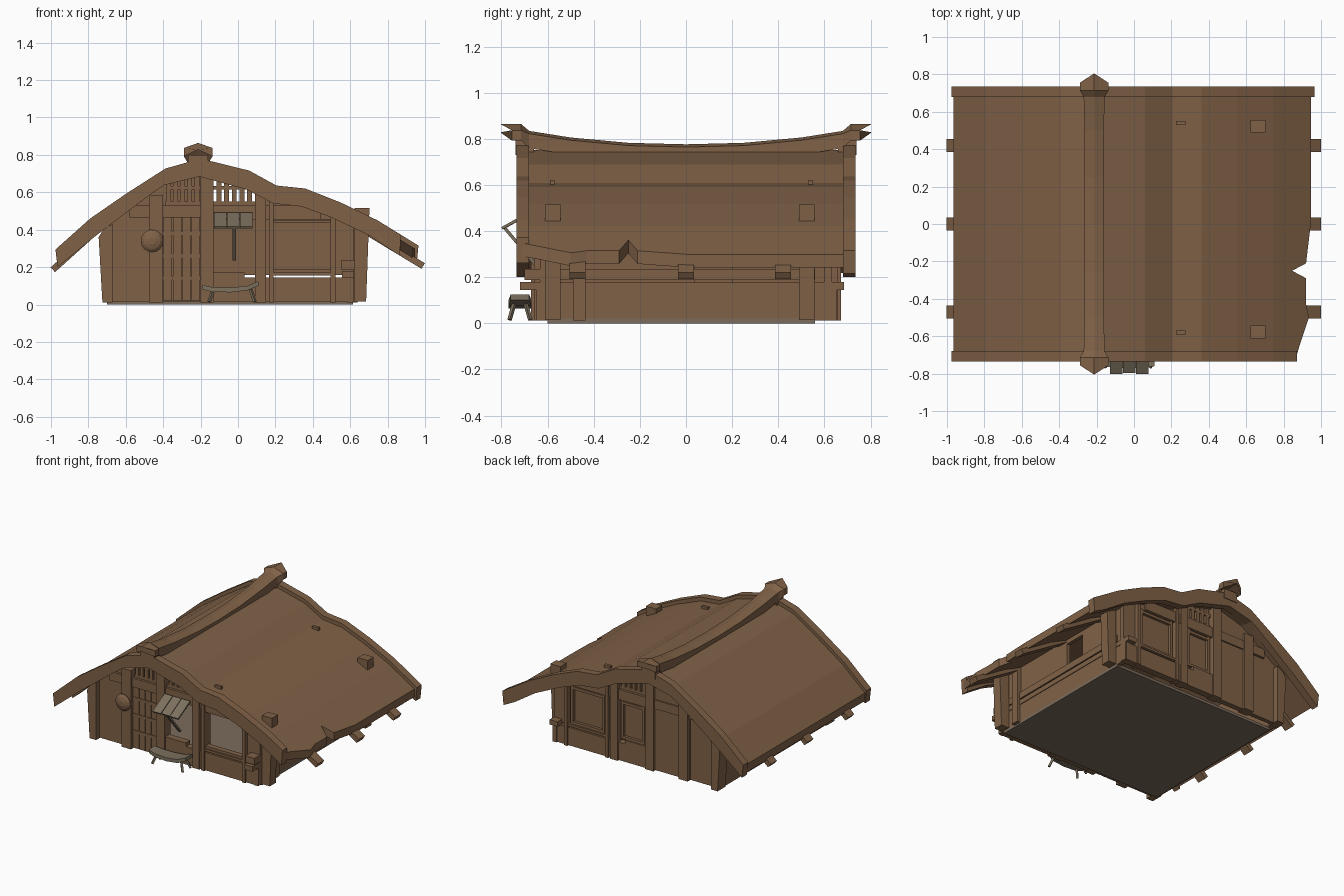
import bpy, bmesh, math
from mathutils import Vector

if "Cube" in bpy.data.objects:
    bpy.data.objects.remove(bpy.data.objects["Cube"])


def material(name, rgb):
    m = bpy.data.materials.new(name)
    m.diffuse_color = (*rgb, 1)
    m.use_nodes = True
    m.node_tree.nodes["Principled BSDF"].inputs["Base Color"].default_value = m.diffuse_color
    return m


BROWN = material("brown_timber", (0.215, 0.121, 0.063))
GREY = material("weathered_wood", (0.205, 0.165, 0.112))
FLOOR = material("floor_grey", (0.20, 0.150, 0.107))


def finish(name, bm, mat):
    bmesh.ops.recalc_face_normals(bm, faces=bm.faces)
    me = bpy.data.meshes.new(name)
    bm.to_mesh(me)
    bm.free()
    me.materials.append(mat)
    ob = bpy.data.objects.new(name, me)
    bpy.context.collection.objects.link(ob)
    return ob


def loft(name, rings, mat=BROWN):
    """Skin closed rings of equal length and cap both ends."""
    bm = bmesh.new()
    vs = [[bm.verts.new(p) for p in r] for r in rings]
    n = len(rings[0])
    for a, b in zip(vs, vs[1:]):
        for i in range(n):
            j = (i + 1) % n
            bm.faces.new((a[i], a[j], b[j], b[i]))
    bm.faces.new(vs[0])
    bm.faces.new(vs[-1])
    return finish(name, bm, mat)


def prism(name, pts, y0, y1, mat=BROWN):
    """Extrude an xz outline along y."""
    return loft(name, [[(x, y, z) for x, z in pts] for y in (y0, y1)], mat)


def box(name, x0, x1, y0, y1, z0, z1, mat=BROWN):
    return prism(name, [(x0, z0), (x1, z0), (x1, z1), (x0, z1)], y0, y1, mat)


def beam(name, p, q, w, h, mat=BROWN):
    """Square bar from p to q."""
    p, q = Vector(p), Vector(q)
    d = (q - p).normalized()
    side = d.cross(Vector((0, 0, 1)))
    side = (side.normalized() if side.length > 1e-4 else Vector((1, 0, 0))) * w / 2
    up = side.cross(d).normalized() * h / 2
    return loft(name, [[c + side + up, c - side + up, c - side - up, c + side - up] for c in (p, q)], mat)


# Roof outline seen from the front: top edge and underside of the gable boards
TOP = [(-.976, .294), (-.79, .46), (-.596, .594), (-.388, .727), (-.2, .78), (.06, .716),
       (.206, .636), (.36, .62), (.55, .545), (.746, .45), (.965, .315)]
LOW = [(-.965, .2), (-.757, .37), (-.575, .508), (-.404, .636), (-.206, .684), (.045, .615),
       (.19, .54), (.34, .524), (.5, .465), (.7, .37), (.864, .262)]


def roof_z(x):
    for (x0, z0), (x1, z1) in zip(TOP, TOP[1:]):
        if x <= x1 or x1 == TOP[-1][0]:
            return z0 + (z1 - z0) * (x - x0) / (x1 - x0)


def wall(name, x0, x1, z0, y0, y1):
    """Board whose upper edge follows the roof underside."""
    xs = [x0] + [x for x, _ in TOP if x0 < x < x1] + [x1]
    prism(name, [(x1, z0), (x0, z0)] + [(x, roof_z(x) - .065) for x in xs], y0, y1)


# Roof slab with the broken right eave
EAVE = [(-.73, .862), (-.65, .885), (-.5, .935), (-.43, .92), (-.29, .92), (-.25, .845),
        (-.21, .92), (0, .945), (.735, .945)]
rings = []
for y, ex in EAVE:
    xs = [-.965] + [x for x, _ in TOP[1:-1]] + [ex]
    rings.append([(x, y, roof_z(x) - .028) for x in xs] + [(x, y, roof_z(x) - .085) for x in reversed(xs)])
loft("roof_slab", rings)

# Gable boards; the front one is broken short on the right
prism("front_gable_board", TOP[:-1] + [(.872, .372)] + LOW[::-1], -.735, -.68)
prism("back_gable_board", TOP + [(.955, .215)] + LOW[::-1], .68, .735)

# Sagging ridge beam with pointed, flared ends
rings = []
for y, hw, push in [(-.755, .077, .05), (-.715, .077, 0), (-.68, .056, 0), (-.5, .052, 0), (-.25, .052, 0),
                    (0, .052, 0), (.25, .052, 0), (.5, .052, 0), (.68, .056, 0), (.715, .077, 0), (.755, .077, .05)]:
    yc = y + math.copysign(push, y)
    end = abs(y) > .7
    t = .864 if end else .776 + .083 * (abs(yc) / .8) ** 2.2
    c = -.213
    s, b, m = (.027, .072, .036) if end else (.012, .075, .075)
    rings.append([(c, yc, t), (c + hw, y, t - s), (c + hw, y, t - b), (c, yc, t - m),
                  (c - hw, y, t - b), (c - hw, y, t - s)])
loft("ridge_beam", rings)
for s in (-1, 1):
    box("ridge_neck", -.268, -.16, min(s * .66, s * .74), max(s * .66, s * .74), .73, .80)

# Rafter tails under both eaves
for y in (-.47, 0, .42):
    beam("rafter_tail_right", (.62, y, .430), (.99, y, .206), .07, .035)
    beam("rafter_tail_left", (-.79, y, .366), (-.99, y, .186), .07, .035)

# Small pegs on the roof
for y in (-.58, .54):
    box("roof_peg", .225, .275, y - .01, y + .01, .56, .622)

# Floor
box("floor", -.7, .615, -.60, .56, 0, .02, FLOOR)

# Two gable walls share one layout; s is -1 for the front, 1 for the back
for s, side in ((-1, "front"), (1, "back")):
    def span(a, b):
        return sorted((s * a, s * b))
    yw, yp, yr = span(.60, .632), span(.59, .66), span(.6, .65)
    prism(side + "_left_corner_post", [(-.725, .012), (-.672, .012), (-.672, .43), (-.72, .40), (-.745, .36)], *span(.58, .672))
    wall(side + "_left_panel", -.69, -.47, .015, *yw)
    box(side + "_door_post", -.475, -.4, *yp, .012, .585)
    wall(side + "_king_post", -.2, -.13, .012, *yp)
    for x0, x1 in ((.09, .15), (.165, .19), (.495, .52)):
        wall(side + "_post", x0, x1, .012, *yp)
    wall(side + "_post_infill", .14, .18, .157, *yw)
    box(side + "_door_lintel", -.58, -.2, *yr, .465, .53)
    box(side + "_window_lintel", -.13, .44, *yr, .455, .53)
    wall(side + "_upper_right_infill", .19, .53, .455, *yw)
    wall(side + "_right_panel", .515, .62, .157, *yw)
    box(side + "_lower_board", -.13, .62, *yr, .015, .145)
    box(side + "_sill", .17, .52, *span(.595, .655), .156, .172)
    box(side + "_sill_left", -.13, .035, *yr, .143, .172)
    box(side + "_gable_rail", -.39, .1, *yw, .53, .55)
    # Vent slats with open gaps
    for i in range(5):
        x = -.385 + i * .038
        wall(side + "_vent_slat_left", x, x + .026, .54, *yw)
    for i in range(5):
        x = -.115 + i * .041
        wall(side + "_vent_slat_right", x, x + .026, .54, *yw)
    box(side + "_vent_rail", -.38, .06, *yw, .615, .635)

# Door planks, battens and backing
box("door_backing", -.4, -.2, -.62, -.605, .015, .47)
for i in range(4):
    box("door_plank", -.398 + i * .05, -.352 + i * .05, -.638, -.62, .018, .465)
for z in (.13, .25, .37):
    box("door_batten", -.4, -.2, -.642, -.62, z, z + .02)

# Closed back panels with raised frames
wall("back_plain_wall", -.48, -.2, .015, .60, .64)
for x0, x1 in ((-.13, .09), (.19, .495)):
    box("back_panel", x0, x1, .60, .622, .157, .46)
    for a, b in ((x0 + .015, x0 + .035), (x1 - .035, x1 - .015)):
        box("back_panel_stile", a, b, .61, .642, .172, .455)
    for z in (.172, .425):
        box("back_panel_rail", x0 + .015, x1 - .015, .61, .642, z, z + .02)

# Front window frame
for z in (.172, .435):
    box("window_frame_rail", .19, .495, -.645, -.605, z, z + .018)

# Left wall
box("left_wall", -.72, -.685, -.62, .62, .015, .41)

# Right wall: boards, projecting rails and a small opening
box("right_lower_board", .585, .615, -.65, .655, .012, .145)
box("right_rail_lower", .555, .62, -.72, .685, .145, .18)
box("right_rail_upper", .55, .622, -.70, .56, .187, .235)
for y0, y1 in ((-.6, .04), (.20, .62)):
    box("right_upper_board", .585, .61, y0, y1, .18, .45)
box("right_opening_head", .585, .61, .04, .20, .40, .45)
box("right_side_post", .58, .64, -.49, -.435, .012, .43)

# Right posts that pierce the roof
for y in (-.578, .523):
    loft("roof_piercing_post", [
        [(x, y + dy, .015) for x, dy in ((.622, -.034), (.685, -.034), (.685, .034), (.622, .034))],
        [(x, y + dy, .515) for x, dy in ((.622, -.034), (.703, -.034), (.703, .034), (.622, .034))]])

# Round domed shield on the front post
bm = bmesh.new()
prev = None
for r, d in ((.06, 0), (.06, .012), (.045, .024), (.018, .032)):
    ring = [bm.verts.new((-.46 + r * math.cos(a), -.655 - d, .34 + r * math.sin(a)))
            for a in (2 * math.pi * i / 16 for i in range(16))]
    if prev:
        for i in range(16):
            bm.faces.new((prev[i], prev[i - 1], ring[i - 1], ring[i]))
    else:
        bm.faces.new(ring)
    prev = ring
bm.faces.new(prev)
finish("round_shield", bm, BROWN)

# Slatted awning and its prop
for i in range(3):
    x = -.095 + i * .07
    beam("awning_slat", (x, -.798 + .004 * (i % 2), .412), (x, -.66, .488), .066, .012, GREY)
beam("awning_rail", (-.125, -.70, .457), (.075, -.70, .457), .012, .012, GREY)
beam("awning_prop", (-.02, -.785, .412), (-.02, -.64, .24), .018, .014, GREY)

# Warped bench with splayed legs
rings = []
for x, z, h in [(-.19, .105, .035), (-.14, .093, .045), (-.04, .09, .05), (.05, .10, .05), (.11, .125, .04)]:
    rings.append([(x, y, zz) for y, zz in ((-.72 - h, z), (-.72 + h, z), (-.72 + h, z - .025), (-.72 - h, z - .025))])
loft("bench_seat", rings, GREY)
for x, dx in ((-.13, -.025), (.065, .025)):
    for y, dy in ((-.745, -.02), (-.695, .02)):
        beam("bench_leg", (x, y, .085), (x + dx, y + dy, .015), .014, .014, GREY)
